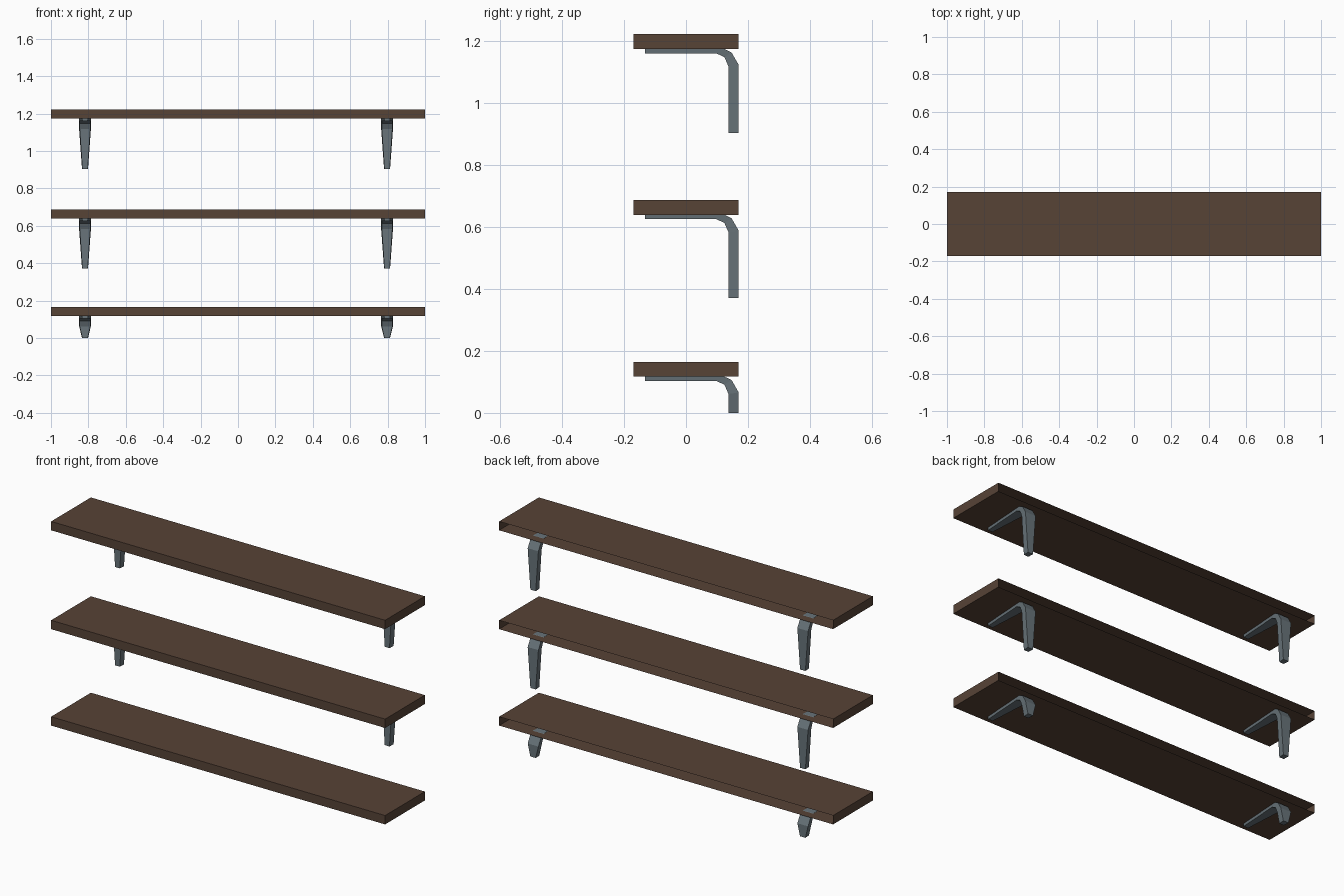
import bpy, bmesh

if "Cube" in bpy.data.objects:
    bpy.data.objects.remove(bpy.data.objects["Cube"])


def material(name, rgb):
    m = bpy.data.materials.new(name)
    m.diffuse_color = (*rgb, 1)
    m.use_nodes = True
    m.node_tree.nodes["Principled BSDF"].inputs["Base Color"].default_value = m.diffuse_color
    return m


wood = material("dark_wood", (0.095, 0.056, 0.037))
metal = material("grey_metal", (0.14, 0.175, 0.195))


def finish(bm, name, mat):
    mesh = bpy.data.meshes.new(name)
    bm.to_mesh(mesh)
    bm.free()
    mesh.materials.append(mat)
    ob = bpy.data.objects.new(name, mesh)
    bpy.context.collection.objects.link(ob)
    return ob


def board(name, z0, z1):
    # Plank with an open back, where it meets the wall
    bm = bmesh.new()
    bmesh.ops.create_cube(bm, size=1)
    for v in bm.verts:
        v.co.x *= 2
        v.co.y *= 0.34
        v.co.z = z0 + (v.co.z + 0.5) * (z1 - z0)
    bm.normal_update()
    back = [f for f in bm.faces if f.normal.y > 0.9]
    bmesh.ops.delete(bm, geom=back, context='FACES_ONLY')
    finish(bm, name, wood)


def bracket(name, x, top, tip):
    # Bent strap: (outer y, outer z, inner y, inner z, half width), narrow at both ends
    wide, narrow = 0.032, 0.016
    t = top + 0.001
    sections = [
        (-0.132, t, -0.132, top - 0.014, narrow),
        (0.122, t, 0.098, top - 0.014, wide),
        (0.147, top - 0.011, 0.124, top - 0.026, wide),
        (0.17, top - 0.051, 0.137, top - 0.056, wide),
        (0.17, tip, 0.137, tip, narrow),
    ]
    bm = bmesh.new()
    rings = []
    for yo, zo, yi, zi, w in sections:
        k = w * 0.88
        rings.append([bm.verts.new(c) for c in (
            (x - w, yo, zo), (x + w, yo, zo), (x + k, yi, zi), (x - k, yi, zi))])
    for a, b in zip(rings, rings[1:]):
        for i in range(4):
            j = (i + 1) % 4
            bm.faces.new((a[i], a[j], b[j], b[i]))
    bm.faces.new(rings[0])
    bm.faces.new(rings[-1])
    bmesh.ops.recalc_face_normals(bm, faces=bm.faces[:])
    finish(bm, name, metal)


# Three shelves: board bottom, board top, bracket tip
for label, z0, z1, tip in (("lower", 0.117, 0.165, 0.0),
                           ("middle", 0.639, 0.687, 0.371),
                           ("upper", 1.174, 1.222, 0.903)):
    board(label + "_shelf_board", z0, z1)
    bracket(label + "_left_bracket", -0.818, z0, tip)
    bracket(label + "_right_bracket", 0.797, z0, tip)
